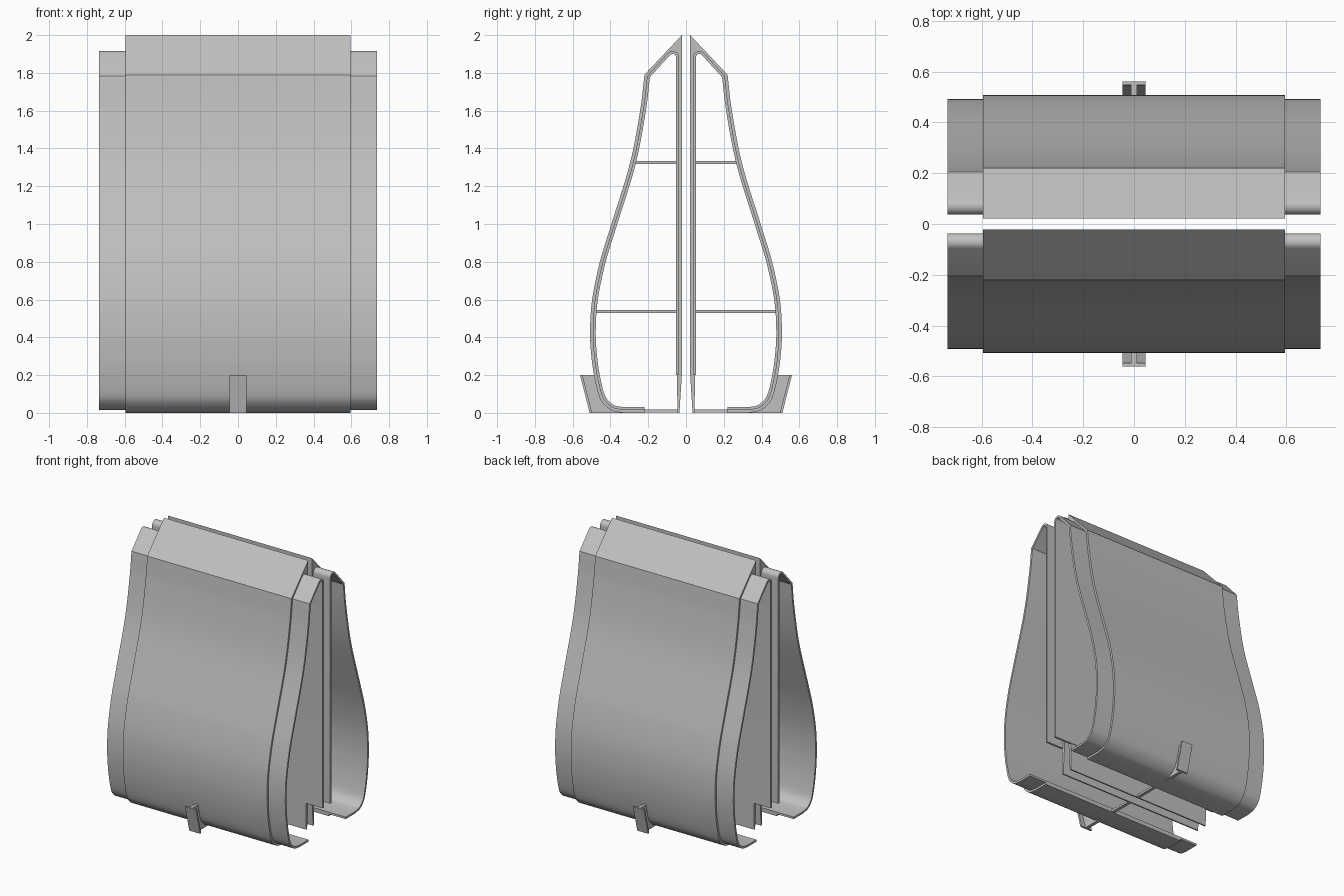
import bpy, bmesh, math
from mathutils import Vector

cube = bpy.data.objects.get("Cube")
if cube:
    bpy.data.objects.remove(cube)

grey = bpy.data.materials.new("plain grey")
grey.use_nodes = True
grey.diffuse_color = (0.53, 0.53, 0.53, 1)
grey.node_tree.nodes["Principled BSDF"].inputs["Base Color"].default_value = (0.53, 0.53, 0.53, 1)


def smooth_path(pts, steps=7):
    """Catmull-Rom curve through the points."""
    p = [Vector(q) for q in pts]
    p = [2 * p[0] - p[1]] + p + [2 * p[-1] - p[-2]]
    out = []
    for a, b, c, d in zip(p, p[1:], p[2:], p[3:]):
        for i in range(steps):
            t = i / steps
            out.append(0.5 * (2 * b + (c - a) * t + (2 * a - 5 * b + 4 * c - d) * t * t
                              + (3 * b - a - 3 * c + d) * t ** 3))
    return out + [p[-2]]


def inset(path, dist):
    """Mitred offset to the right of the direction of travel."""
    out = []
    for i, p in enumerate(path):
        dirs = []
        if i:
            dirs.append((p - path[i - 1]).normalized())
        if i < len(path) - 1:
            dirs.append((path[i + 1] - p).normalized())
        normals = [Vector((d.y, -d.x)) for d in dirs]
        m = sum(normals, Vector((0, 0))).normalized()
        out.append(p + m * dist / m.dot(normals[0]))
    return out


def extrude(name, outline, half_width):
    """Extrude a (y, z) outline along x, and mirror it to the other half."""
    bm = bmesh.new()
    ends = [[bm.verts.new((x, q[0], q[1])) for q in outline] for x in (-half_width, half_width)]
    n = len(outline)
    for i in range(n):
        j = (i + 1) % n
        bm.faces.new((ends[0][i], ends[0][j], ends[1][j], ends[1][i]))
    bm.faces.new(ends[0])
    bm.faces.new(ends[1])
    bmesh.ops.recalc_face_normals(bm, faces=bm.faces)
    mesh = bpy.data.meshes.new(name)
    bm.to_mesh(mesh)
    bm.free()
    mesh.materials.append(grey)
    ob = bpy.data.objects.new(name, mesh)
    bpy.context.collection.objects.link(ob)
    bpy.ops.object.select_all(action="DESELECT")
    ob.select_set(True)
    bpy.context.view_layer.objects.active = ob
    bpy.ops.object.shade_smooth_by_angle(angle=math.radians(30))
    mirror = ob.modifiers.new("other half", "MIRROR")
    mirror.use_axis = (False, True, False)
    return ob


# Outer profile: inner wall, ridge, sloped top, bulging side, bottom lip
side = smooth_path([(0.22, 1.79), (0.243, 1.6), (0.297, 1.32), (0.395, 1.0), (0.456, 0.8),
                    (0.497, 0.6), (0.508, 0.43), (0.501, 0.3), (0.487, 0.2), (0.464, 0.1),
                    (0.438, 0.05), (0.39, 0.012), (0.33, 0)])
outer = [Vector((0.022, 0.2)), Vector((0.022, 2.0))] + side + [Vector((0.22, 0))]

# Sleeve profile follows it inside, with a rounded ridge
sleeve_out = inset(outer, 0.015)
arc = [Vector((0.071 + 0.034 * math.cos(math.radians(a)), 1.881 + 0.034 * math.sin(math.radians(a))))
       for a in range(180, 44, -9)]
sleeve_out[1:2] = arc
sleeve_in = inset(sleeve_out, 0.015)

extrude("cover_shell", outer + sleeve_out[::-1], 0.595)
extrude("inner_sleeve", sleeve_out + sleeve_in[::-1], 0.735)

# Tapered skirt below the inner wall
extrude("inner_wall_skirt", [(0.022, 0.2), (0.048, 0.2), (0.045, 0), (0.035, 0)], 0.595)

# Narrow cross bars joining the walls
for name, z, reach in (("upper_cross_bar", 1.325, 0.28), ("lower_cross_bar", 0.537, 0.48),
                       ("bottom_cross_bar", 0.009, 0.24)):
    extrude(name, [(0.04, z - 0.008), (reach, z - 0.008), (reach, z + 0.008), (0.04, z + 0.008)], 0.012)

# Clip: thin web from the shell with a leaning plate on it
corner = [p for p in side if p.y <= 0.2]
extrude("clip_web", [(0.5, 0), (0.55, 0.2), (0.485, 0.2)] + corner, 0.012)
extrude("clip_plate", [(0.497, 0), (0.51, 0), (0.561, 0.2), (0.548, 0.2)], 0.045)
